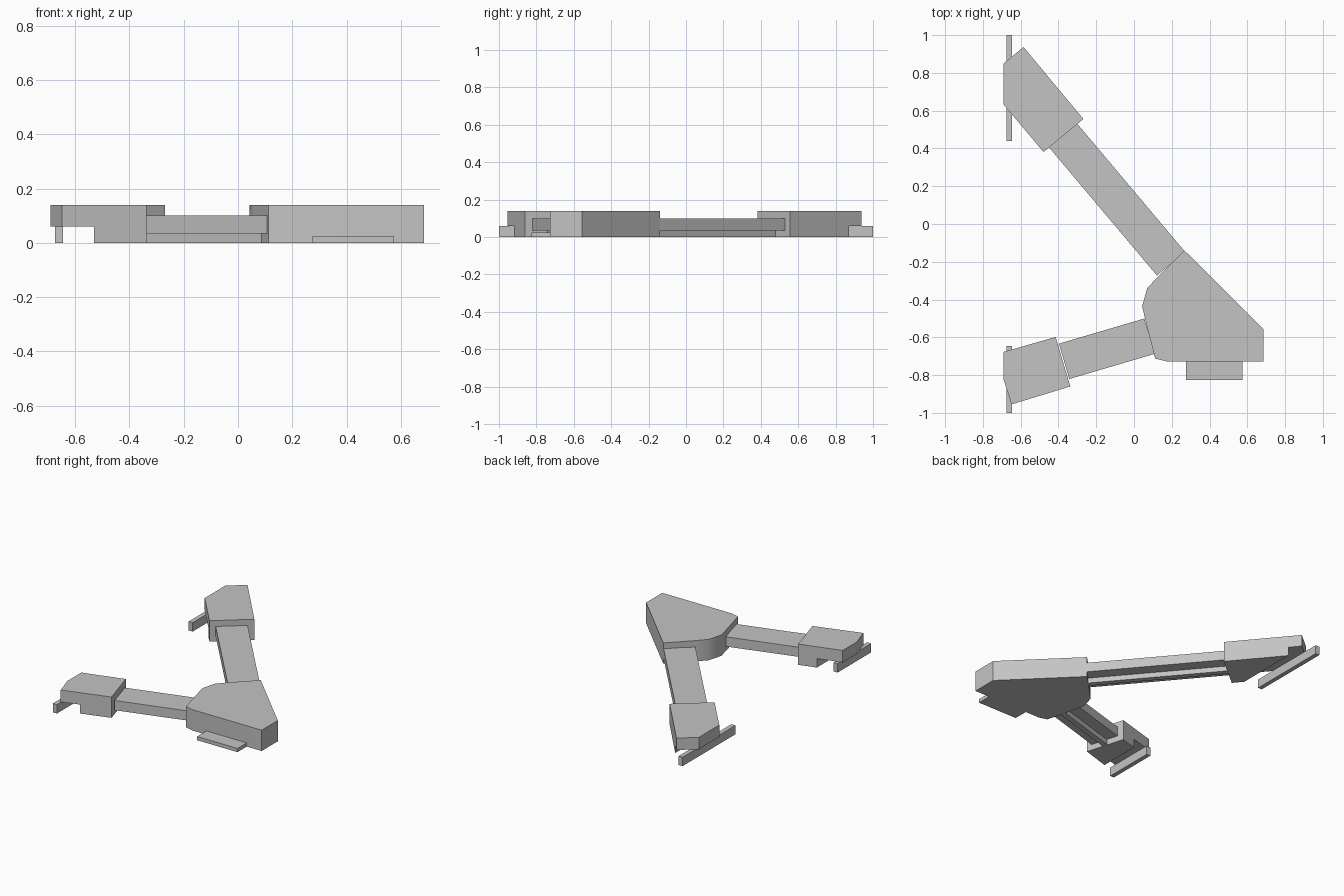
import bpy, bmesh
from math import radians
from mathutils import Vector

cube = bpy.data.objects.get("Cube")
if cube:
    bpy.data.objects.remove(cube, do_unlink=True)

grey = bpy.data.materials.new("plain grey")
grey.use_nodes = True
colour = (0.55, 0.55, 0.55, 1)
grey.diffuse_color = colour
grey.node_tree.nodes["Principled BSDF"].inputs["Base Color"].default_value = colour


def prism(name, outline, low, high):
    """Extrude a plan outline between two heights."""
    bm = bmesh.new()
    base = bm.faces.new([bm.verts.new((x, y, low)) for x, y in outline])
    top = bmesh.ops.extrude_face_region(bm, geom=[base])["geom"]
    moved = [v for v in top if isinstance(v, bmesh.types.BMVert)]
    bmesh.ops.translate(bm, vec=(0, 0, high - low), verts=moved)
    bmesh.ops.recalc_face_normals(bm, faces=bm.faces)
    mesh = bpy.data.meshes.new(name)
    bm.to_mesh(mesh)
    bm.free()
    mesh.materials.append(grey)
    obj = bpy.data.objects.new(name, mesh)
    bpy.context.collection.objects.link(obj)
    return obj


def slab(name, x0, x1, y0, y1, low, high):
    return prism(name, [(x0, y0), (x1, y0), (x1, y1), (x0, y1)], low, high)


def strip(name, start, end, width, low, high):
    """Straight bar of a given width between two plan points."""
    a, b = Vector(start), Vector(end)
    along = (b - a).normalized()
    side = Vector((-along.y, along.x)) * width / 2
    return prism(name, [a - side, b - side, b + side, a + side], low, high)


HEIGHT, NOTCH_TOP, NOTCH_X = 0.14, 0.06, -0.53

# Central hall with a softly rounded inner corner
hub = prism("central_hall", [
    (0.267, -0.14), (0.685, -0.556), (0.685, -0.727), (0.17, -0.727),
    (0.112, -0.712), (0.058, -0.5), (0.043, -0.435), (0.07, -0.34),
    (0.125, -0.28)], 0, HEIGHT)
bpy.ops.object.select_all(action="DESELECT")
hub.select_set(True)
bpy.context.view_layer.objects.active = hub
bpy.ops.object.shade_smooth_by_angle(angle=radians(40))

# Entrance step
slab("entrance_step", 0.274, 0.574, -0.825, -0.72, 0, 0.025)

# Raised walkways, each on a thin supporting wall
walkways = {
    "long": ((-0.375, 0.468), (0.196, -0.21)),
    "short": ((-0.37, -0.727), (0.082, -0.594)),
}
for label, (start, end) in walkways.items():
    strip(label + "_walkway", start, end, 0.195, 0.035, 0.1)
    strip(label + "_walkway_wall", start, end, 0.035, 0, 0.035)

# End halls: full plan above, cut back underneath to clear the rails
end_halls = {
    "long": [(-0.69, 0.85), (-0.585, 0.937), (-0.268, 0.556),
             (-0.479, 0.381), (-0.69, 0.632)],
    "short": [(-0.69, -0.677), (-0.415, -0.598), (-0.337, -0.86),
              (-0.648, -0.955), (-0.69, -0.825)],
}


def keep_right(outline, limit):
    """Clip a plan outline to the side with x above the limit."""
    kept = []
    for i, p in enumerate(outline):
        q = outline[(i + 1) % len(outline)]
        if p[0] >= limit:
            kept.append(p)
        if (p[0] >= limit) != (q[0] >= limit):
            t = (limit - p[0]) / (q[0] - p[0])
            kept.append((limit, p[1] + t * (q[1] - p[1])))
    return kept


for label, outline in end_halls.items():
    hall = prism(label + "_end_hall", outline, 0, HEIGHT)
    # Cutter for the underside notch
    cutter = slab(label + "_notch_cutter", -0.9, NOTCH_X, -1.2, 1.2, -0.1, NOTCH_TOP)
    cutter.hide_render = True
    lower = keep_right(outline, NOTCH_X)
    bpy.data.objects.remove(cutter, do_unlink=True)
    bpy.data.objects.remove(hall, do_unlink=True)
    prism(label + "_end_hall_upper", outline, NOTCH_TOP, HEIGHT)
    prism(label + "_end_hall_lower", lower, 0, NOTCH_TOP)

# Ground rails beneath the end halls
slab("long_rail", -0.675, -0.645, 0.44, 1, 0, NOTCH_TOP)
slab("short_rail", -0.675, -0.645, -1, -0.645, 0, NOTCH_TOP)
